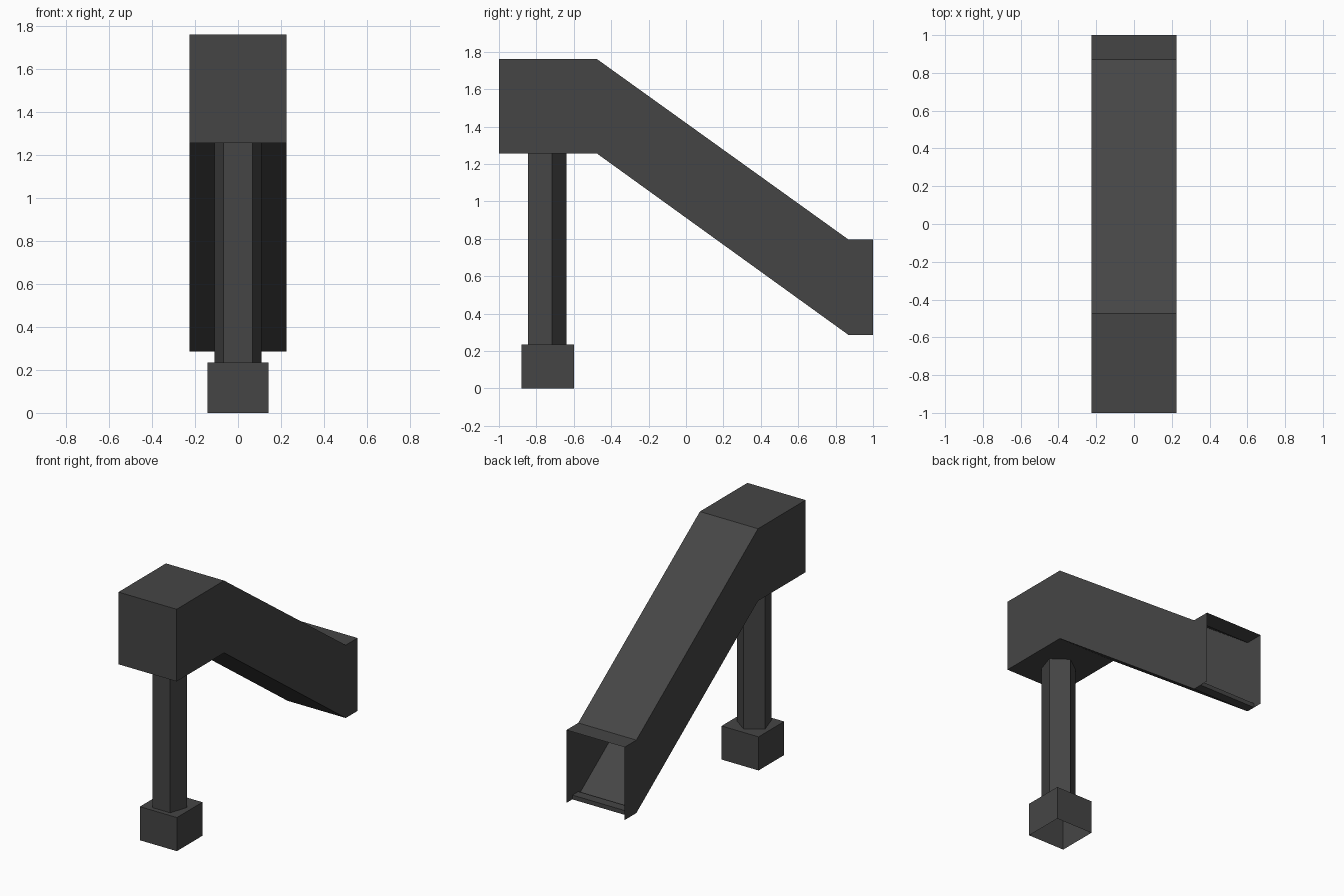
import bpy, bmesh, math

if "Cube" in bpy.data.objects:
    bpy.data.objects.remove(bpy.data.objects["Cube"])

grey = bpy.data.materials.new("dark grey")
grey.diffuse_color = (0.06, 0.06, 0.06, 1)
grey.use_nodes = True
grey.node_tree.nodes["Principled BSDF"].inputs["Base Color"].default_value = grey.diffuse_color


def finish(bm, name):
    mesh = bpy.data.meshes.new(name)
    bm.to_mesh(mesh)
    bm.free()
    mesh.materials.append(grey)
    obj = bpy.data.objects.new(name, mesh)
    bpy.context.collection.objects.link(obj)
    return obj


def box(name, x, y0, y1, z0, z1, open_bottom=False):
    bm = bmesh.new()
    bmesh.ops.create_cube(bm, size=1)
    for v in bm.verts:
        v.co = (v.co.x * 2 * x, (y0 + y1) / 2 + v.co.y * (y1 - y0),
                (z0 + z1) / 2 + v.co.z * (z1 - z0))
    if open_bottom:
        bm.normal_update()
        down = [f for f in bm.faces if f.normal.z < -0.9]
        bmesh.ops.delete(bm, geom=down, context='FACES')
    return finish(bm, name)


# Square tube: thin sheet shell, closed at the front, open at the back end
W = 0.225
stations = [(-1.0, 1.255, 1.76), (-0.475, 1.255, 1.76),
            (0.87, 0.285, 0.795), (1.0, 0.285, 0.795)]
bm = bmesh.new()
rings = [[bm.verts.new(p) for p in ((-W, y, lo), (W, y, lo), (W, y, hi), (-W, y, hi))]
         for y, lo, hi in stations]
bm.faces.new(rings[0])
for i, (a, b) in enumerate(zip(rings, rings[1:])):
    for k in range(4):
        if i == 2 and k == 0:
            continue  # no full floor at the mouth
        n = (k + 1) % 4
        bm.faces.new((a[k], b[k], b[n], a[n]))
bmesh.ops.recalc_face_normals(bm, faces=bm.faces)
finish(bm, "chute")

# Short floor lip at the mouth
box("mouth_lip", W - 0.001, 0.87, 0.935, 0.285, 0.315)

# Five-sided post with one edge toward the back
R, CY, Z0, Z1 = 0.115, -0.753, 0.235, 1.255
bm = bmesh.new()
ring = [bm.verts.new((R * math.sin(a), CY + R * math.cos(a), Z0))
        for a in (math.tau * i / 5 for i in range(5))]
top = [bm.verts.new((v.co.x, v.co.y, Z1)) for v in ring]
for i in range(5):
    j = (i + 1) % 5
    bm.faces.new((ring[i], ring[j], top[j], top[i]))
bmesh.ops.recalc_face_normals(bm, faces=bm.faces)
finish(bm, "post")

# Footing block, open underneath
box("footing", 0.143, -0.88, -0.598, 0.0, 0.235, open_bottom=True)
